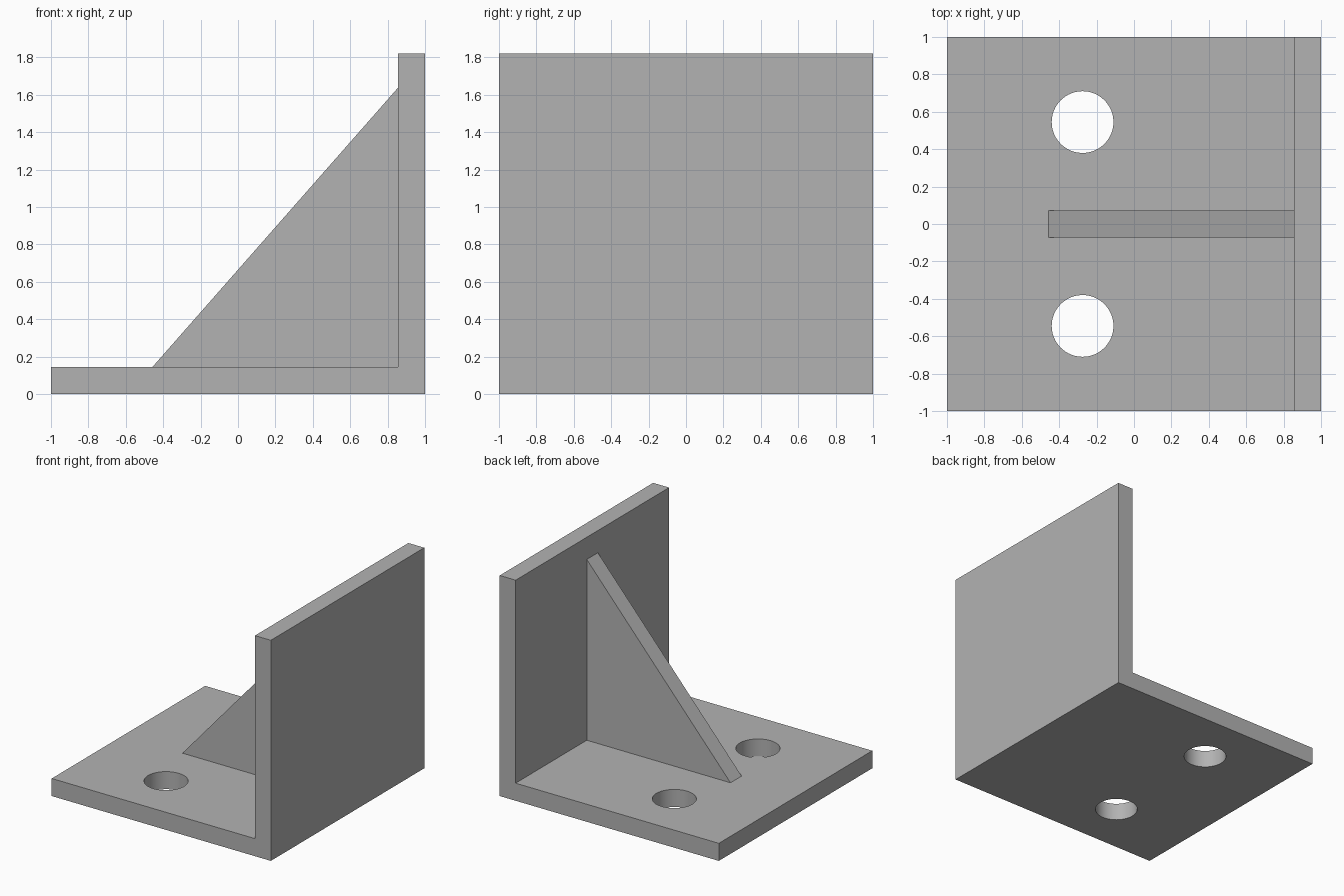
import bpy
import bmesh
import math

cube = bpy.data.objects.get("Cube")
if cube:
    bpy.data.objects.remove(cube, do_unlink=True)

# Overall dimensions
HALF = 1.0
HEIGHT = 1.82
PLATE = 0.145
WALL_X = HALF - PLATE
HOLE_X, HOLE_Y, HOLE_R = -0.275, 0.545, 0.165

grey = bpy.data.materials.new("plain_grey")
grey.use_nodes = True
colour = (0.45, 0.45, 0.45, 1.0)
grey.diffuse_color = colour
grey.node_tree.nodes["Principled BSDF"].inputs["Base Color"].default_value = colour


def extrude_profile(name, profile, half_width):
    """Extrude an x-z outline along y, centred on y = 0."""
    bm = bmesh.new()
    face = bm.faces.new([bm.verts.new((x, -half_width, z)) for x, z in profile])
    result = bmesh.ops.extrude_face_region(bm, geom=[face])
    moved = [v for v in result["geom"] if isinstance(v, bmesh.types.BMVert)]
    bmesh.ops.translate(bm, verts=moved, vec=(0, 2 * half_width, 0))
    bmesh.ops.recalc_face_normals(bm, faces=bm.faces)
    mesh = bpy.data.meshes.new(name)
    bm.to_mesh(mesh)
    bm.free()
    mesh.materials.append(grey)
    obj = bpy.data.objects.new(name, mesh)
    bpy.context.collection.objects.link(obj)
    return obj


# L-shaped bracket: base plate and upright wall in one piece
bracket = extrude_profile("angle_bracket", [
    (-HALF, 0), (HALF, 0), (HALF, HEIGHT), (WALL_X, HEIGHT),
    (WALL_X, PLATE), (-HALF, PLATE)], HALF)

# Triangular stiffening rib
extrude_profile("gusset_rib", [
    (-0.457, PLATE), (WALL_X, PLATE), (WALL_X, 1.637)], PLATE / 2)

# Pair of bolt holes through the base
cutters = []
for side in (-1, 1):
    bpy.ops.mesh.primitive_cylinder_add(
        vertices=64, radius=HOLE_R, depth=4 * PLATE,
        location=(HOLE_X, side * HOLE_Y, PLATE / 2))
    cutter = bpy.context.object
    cutter.name = "bolt_hole_cutter"
    cutter.data.materials.append(grey)
    cutter.hide_render = True
    cut = bracket.modifiers.new("bolt_hole", "BOOLEAN")
    cut.operation = "DIFFERENCE"
    cut.solver = "EXACT"
    cut.object = cutter
    cutters.append(cutter)

# Apply the cuts, drop the cutters and smooth the hole walls
bpy.ops.object.select_all(action="DESELECT")
bracket.select_set(True)
bpy.context.view_layer.objects.active = bracket
for name in [m.name for m in bracket.modifiers]:
    bpy.ops.object.modifier_apply(modifier=name)
for cutter in cutters:
    bpy.data.objects.remove(cutter, do_unlink=True)
bpy.ops.object.shade_smooth_by_angle(angle=math.radians(30))
